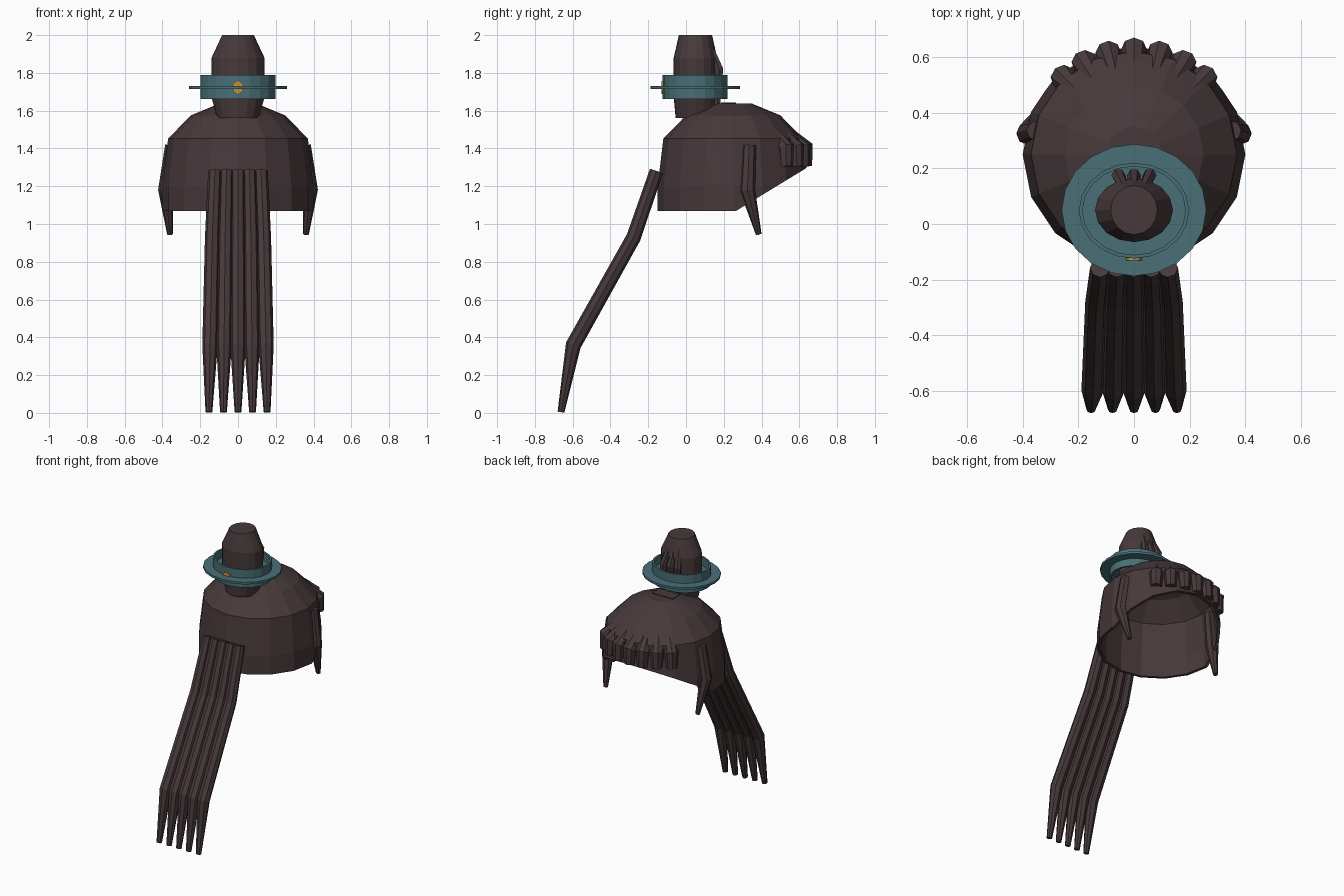
import bpy, bmesh, math
from mathutils import Vector

if "Cube" in bpy.data.objects:
    bpy.data.objects.remove(bpy.data.objects["Cube"])


def material(name, rgb):
    m = bpy.data.materials.new(name)
    m.diffuse_color = (*rgb, 1)
    m.use_nodes = True
    m.node_tree.nodes["Principled BSDF"].inputs["Base Color"].default_value = m.diffuse_color
    return m


HAIR = material("dark_brown_hair", (0.063, 0.041, 0.043))
TEAL = material("teal_cloth", (0.066, 0.160, 0.180))
GOLD = material("gold", (0.55, 0.29, 0.04))


def finish(name, bm, mat):
    bmesh.ops.recalc_face_normals(bm, faces=bm.faces)
    me = bpy.data.meshes.new(name)
    bm.to_mesh(me)
    bm.free()
    me.materials.append(mat)
    ob = bpy.data.objects.new(name, me)
    bpy.context.collection.objects.link(ob)
    return ob


def skin(bm, rings, ends=(True, True), loop=False):
    """Bridge equal-sized rings of points, with optional end faces."""
    vs = [[bm.verts.new(p) for p in r] for r in rings]
    n = len(vs[0])
    pairs = list(zip(vs, vs[1:])) + ([(vs[-1], vs[0])] if loop else [])
    for a, b in pairs:
        for i in range(n):
            j = (i + 1) % n
            bm.faces.new((a[i], a[j], b[j], b[i]))
    if ends[0] and not loop:
        bm.faces.new(vs[0])
    if ends[1] and not loop:
        bm.faces.new(vs[-1])


def lathe(name, profile, cy, n, mat, ends=(True, True), loop=False):
    """Elliptical lathe from (x radius, y radius, z) rows."""
    bm = bmesh.new()
    turn = [2 * math.pi * i / n for i in range(n)]
    skin(bm, [[(rx * math.cos(a), cy + ry * math.sin(a), z) for a in turn]
              for rx, ry, z in profile], ends, loop)
    return finish(name, bm, mat)


def lock(name, path, radii, n=8):
    """Tapered hair lock along a path."""
    pts = [Vector(p) for p in path]
    rings = []
    for i, p in enumerate(pts):
        t = (pts[min(i + 1, len(pts) - 1)] - pts[max(i - 1, 0)]).normalized()
        u = t.cross(Vector((0, 1, 0))).normalized()
        v = t.cross(u)
        rings.append([p + radii[i] * (math.cos(a) * u + math.sin(a) * v)
                      for a in (2 * math.pi * k / n for k in range(n))])
    bm = bmesh.new()
    skin(bm, rings)
    return finish(name, bm, HAIR)


# Open hair cap, lower back edge cut on a slope
cap = lathe("hair_cap", [(0.40, 0.40, 1.07), (0.40, 0.40, 1.20), (0.37, 0.37, 1.452),
                         (0.25, 0.25, 1.575), (0.10, 0.10, 1.637)],
            0.25, 16, HAIR, ends=(False, True))
bm = bmesh.new()
bm.from_mesh(cap.data)
bmesh.ops.bisect_plane(bm, geom=bm.verts[:] + bm.edges[:] + bm.faces[:],
                       plane_co=(0, 0.266, 1.07), plane_no=(0, 0.24, -0.394),
                       clear_outer=True)
bm.to_mesh(cap.data)
bm.free()
shell = cap.modifiers.new("thickness", "SOLIDIFY")
shell.thickness = 0.02
shell.offset = -1

# Small pad on the crown
bm = bmesh.new()
bmesh.ops.create_cube(bm, size=1)
for v in bm.verts:
    v.co = (v.co.x * 0.16, 0.225 + v.co.y * 0.08, 1.632 + v.co.z * 0.02)
finish("crown_pad", bm, HAIR)

# Long front locks
for i in range(-2, 3):
    lock(f"front_lock_{i + 3}",
         [(i * 0.061, -0.157, 1.28), (i * 0.068, -0.277, 0.93),
          (i * 0.074, -0.597, 0.358), (i * 0.077, -0.662, 0.004)],
         [0.036, 0.039, 0.041, 0.018])

# Side locks
for s, side in ((-1, "left"), (1, "right")):
    lock(f"{side}_side_lock",
         [(s * 0.35, 0.335, 1.415), (s * 0.382, 0.325, 1.18), (s * 0.36, 0.385, 0.945)],
         [0.036, 0.041, 0.015])

# Short locks fanned around the back
for i in range(-3, 4):
    a = math.radians(14.2 * i)
    lock(f"back_lock_{i + 4}",
         [(r * math.sin(a), 0.25 + r * math.cos(a), z)
          for r, z in ((0.30, 1.475), (0.378, 1.405), (0.382, 1.305))],
         [0.032, 0.046, 0.036])

# Bun on top
lathe("bun", [(0.11, 0.105, 1.56), (0.14, 0.115, 1.67), (0.14, 0.115, 1.88),
              (0.084, 0.088, 2.0)], 0.05, 16, HAIR)

# Thin locks behind the bun
for i in (-1, 0, 1):
    lock(f"bun_lock_{i + 2}",
         [(i * 0.03, 0.12, 1.96), (i * 0.056, 0.175, 1.82), (i * 0.05, 0.165, 1.62)],
         [0.015, 0.025, 0.018], 6)

# Band and brim around the bun
lathe("band", [(0.198, 0.172, 1.663), (0.198, 0.172, 1.79),
               (0.185, 0.159, 1.79), (0.185, 0.159, 1.663)], 0.048, 20, TEAL, loop=True)
lathe("brim", [(0.26, 0.237, 1.715), (0.26, 0.237, 1.73)], 0.05, 20, TEAL)

# Gold stud on the front of the band
bm = bmesh.new()
skin(bm, [[(0.03 * math.cos(a), y, 1.723 + 0.034 * math.sin(a))
           for a in (math.pi * k / 6 for k in range(12))] for y in (-0.122, -0.131)])
finish("stud", bm, GOLD)
